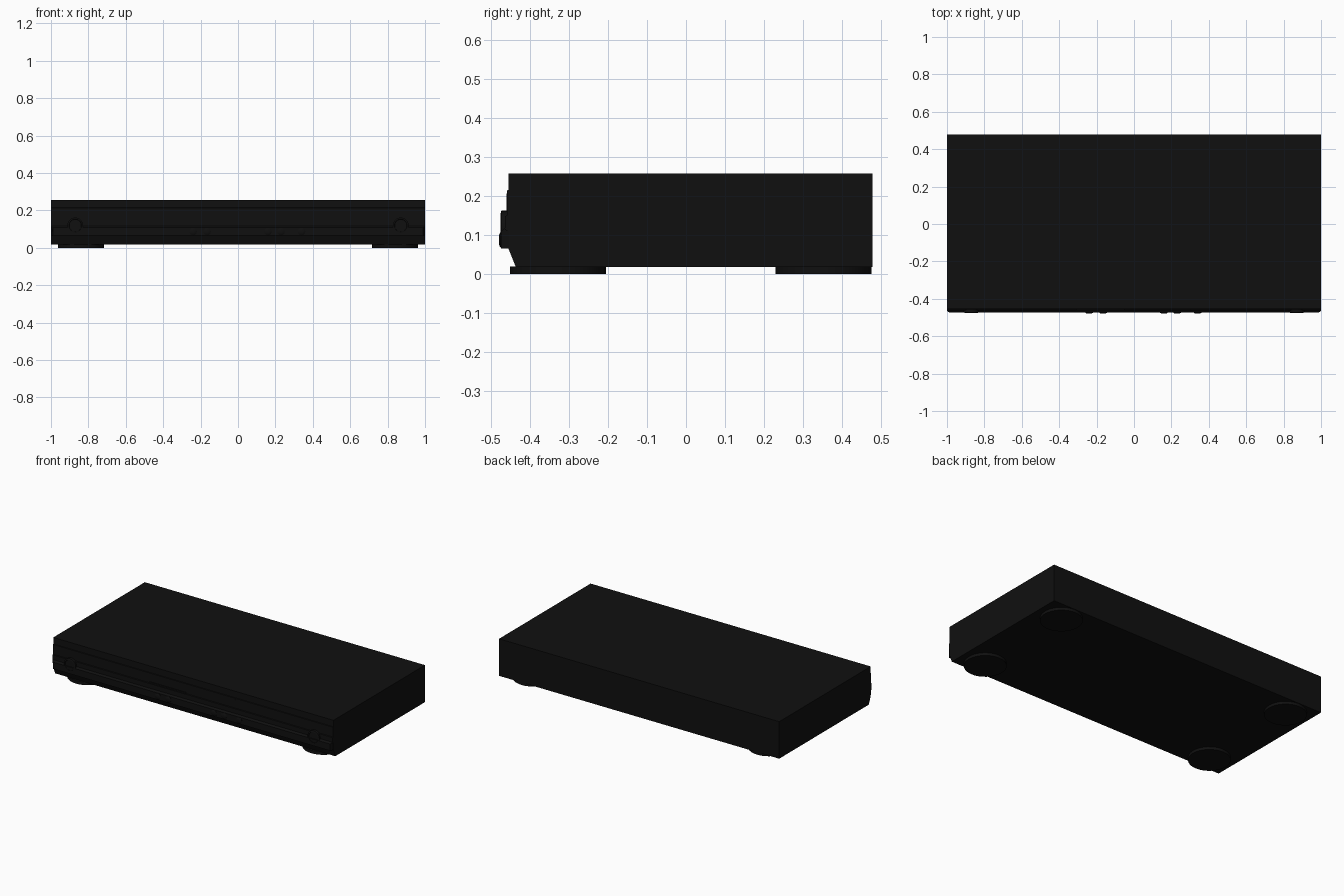
import bpy, bmesh, math

if "Cube" in bpy.data.objects:
    bpy.data.objects.remove(bpy.data.objects["Cube"])

black = bpy.data.materials.new("black_plastic")
black.diffuse_color = (0.005, 0.005, 0.005, 1)
black.use_nodes = True
black.node_tree.nodes["Principled BSDF"].inputs["Base Color"].default_value = black.diffuse_color


def finish(name, bm):
    bmesh.ops.recalc_face_normals(bm, faces=bm.faces)
    me = bpy.data.meshes.new(name)
    bm.to_mesh(me)
    bm.free()
    me.materials.append(black)
    ob = bpy.data.objects.new(name, me)
    bpy.context.collection.objects.link(ob)
    return ob


def extrude_x(name, profile, x0, x1):
    """Extrude a (y, z) profile along x."""
    bm = bmesh.new()
    face = bm.faces.new([bm.verts.new((x0, y, z)) for y, z in profile])
    ext = bmesh.ops.extrude_face_region(bm, geom=[face])
    moved = [g for g in ext["geom"] if isinstance(g, bmesh.types.BMVert)]
    bmesh.ops.translate(bm, verts=moved, vec=(x1 - x0, 0, 0))
    return finish(name, bm)


def box(name, x0, x1, y0, y1, z0, z1):
    return extrude_x(name, [(y0, z0), (y1, z0), (y1, z1), (y0, z1)], x0, x1)


def lathe(name, profile, loc, sides, facing_front=False):
    """Spin a (radius, height) profile; optionally point it towards -y."""
    bm = bmesh.new()
    rings = []
    for r, h in profile:
        ring = []
        for i in range(sides):
            a = 2 * math.pi * i / sides
            p = (r * math.cos(a), r * math.sin(a), h)
            if facing_front:
                p = (p[0], -h, p[1])
            ring.append(bm.verts.new(p))
        rings.append(ring)
    for a, b in zip(rings, rings[1:]):
        for i in range(sides):
            j = (i + 1) % sides
            bm.faces.new((a[i], a[j], b[j], b[i]))
    bm.faces.new(rings[0])
    bm.faces.new(rings[-1])
    bmesh.ops.translate(bm, verts=bm.verts, vec=loc)
    ob = finish(name, bm)
    bpy.ops.object.select_all(action='DESELECT')
    ob.select_set(True)
    bpy.context.view_layer.objects.active = ob
    bpy.ops.object.shade_smooth_by_angle(angle=math.radians(35))
    return ob


# Case with stepped front and undercut lower edge
extrude_x("case", [(0.478, 0.018), (0.478, 0.257), (-0.455, 0.257), (-0.455, 0.215),
                   (-0.458, 0.213), (-0.458, 0.15), (-0.463, 0.148), (-0.463, 0.112),
                   (-0.455, 0.110), (-0.455, 0.065), (-0.436, 0.018)], -1, 1)

# Control ledge with chamfered ends
lip = extrude_x("control_ledge", [(-0.45, 0.065), (-0.474, 0.065), (-0.474, 0.108),
                                  (-0.463, 0.118), (-0.45, 0.118)], -1, 1)
for v in lip.data.vertices:
    if v.co.y < -0.47:
        v.co.x *= 0.988

# Disc tray slot and display divider
box("tray_lip", -0.31, -0.05, -0.4625, -0.45, 0.150, 0.158)
box("display_divider", 0.298, 0.304, -0.460, -0.45, 0.15, 0.205)

# Large round controls at each end
for s in (-1, 1):
    lathe("end_knob", [(0.042, 0), (0.042, 0.023), (0.034, 0.025), (0.032, 0.022)],
          (s * 0.87, -0.45, 0.12), 24, True)

# Small push buttons on the ledge
for x in (-0.24, -0.165, 0.16, 0.23, 0.34):
    lathe("push_button", [(0.02, 0), (0.02, 0.005), (0.015, 0.008), (0.007, 0.0095)],
          (x, -0.47, 0.087), 16, True)

# Round feet
for x in (-0.84, 0.84):
    for y in (-0.328, 0.352):
        lathe("foot", [(0.123, 0), (0.123, 0.019)], (x, y, 0), 32)
